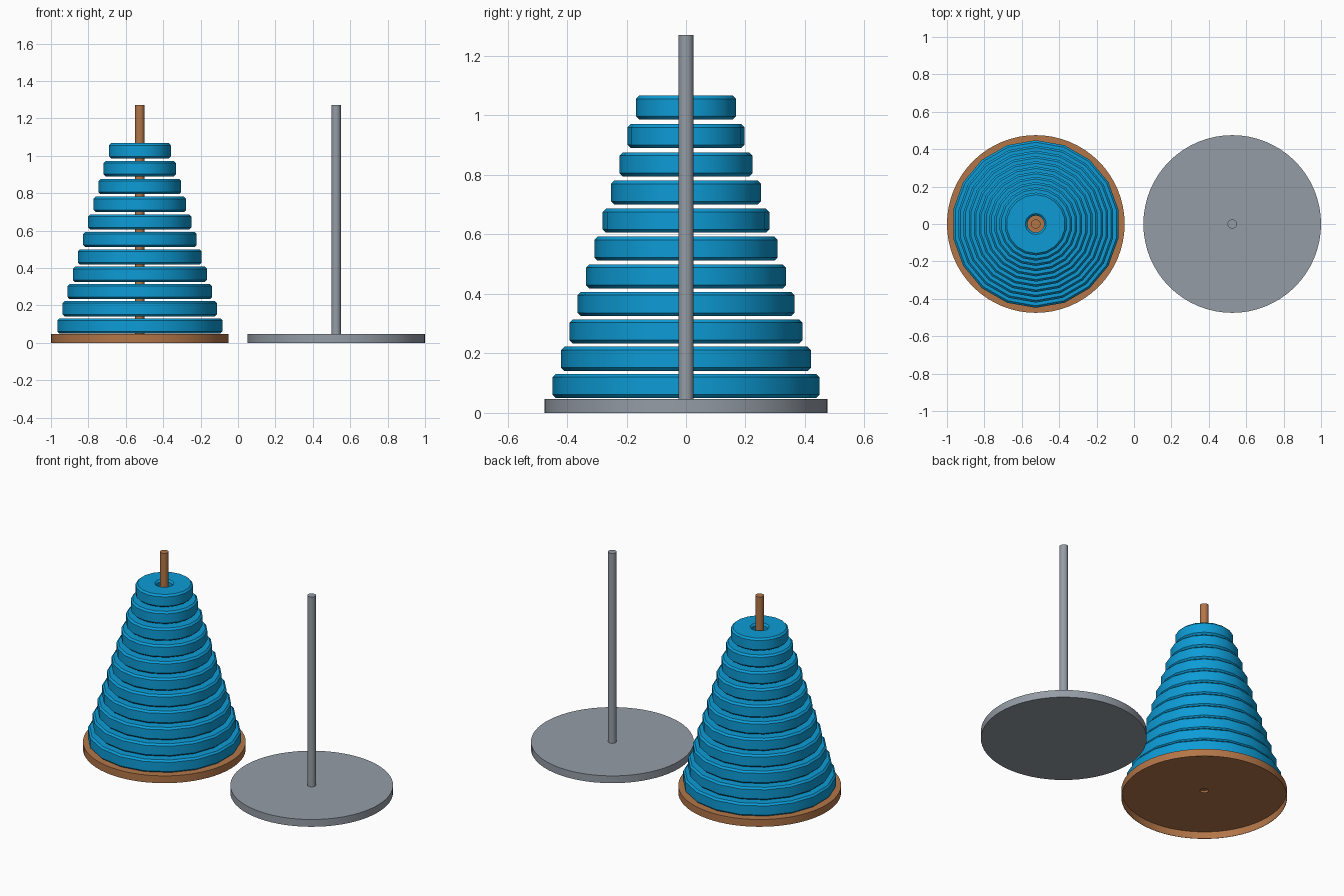
import bpy, bmesh, math

if "Cube" in bpy.data.objects:
    bpy.data.objects.remove(bpy.data.objects["Cube"])

def material(name, rgb):
    m = bpy.data.materials.new(name)
    m.diffuse_color = (*rgb, 1)
    m.use_nodes = True
    m.node_tree.nodes["Principled BSDF"].inputs["Base Color"].default_value = m.diffuse_color
    return m

BLUE = material("blue", (0.004, 0.33, 0.67))
BROWN = material("brown", (0.45, 0.18, 0.065))
GREY = material("grey", (0.30, 0.335, 0.38))

def lathe(name, profile, x, sides, mat, closed=False, start=0.0):
    """Spin an (r, z) profile around a vertical axis at x; r = 0 makes a pole."""
    bm = bmesh.new()
    rings = []
    for r, z in profile:
        if r == 0:
            rings.append([bm.verts.new((0, 0, z))] * sides)
        else:
            rings.append([bm.verts.new((r * math.cos(start + math.tau * i / sides),
                                        r * math.sin(start + math.tau * i / sides), z))
                          for i in range(sides)])
    pairs = list(zip(rings, rings[1:]))
    if closed:
        pairs.append((rings[-1], rings[0]))
    for a, b in pairs:
        for i in range(sides):
            j = (i + 1) % sides
            loop = list(dict.fromkeys((a[i], a[j], b[j], b[i])))
            bm.faces.new(loop).smooth = True
    for f in bm.faces:
        f.material_index = 0
    bmesh.ops.recalc_face_normals(bm, faces=bm.faces)
    me = bpy.data.meshes.new(name)
    bm.to_mesh(me)
    bm.free()
    me.materials.append(mat)
    ob = bpy.data.objects.new(name, me)
    bpy.context.collection.objects.link(ob)
    ob.location.x = x
    bpy.context.view_layer.objects.active = ob
    bpy.ops.object.select_all(action='DESELECT')
    ob.select_set(True)
    bpy.ops.object.shade_smooth_by_angle(angle=math.radians(30))
    return ob

X, BASE_R, BASE_H, ROD_R, TOP = 0.525, 0.475, 0.047, 0.025, 1.27

# empty stand: solid base with a rod
lathe("empty_stand_base", [(0, 0), (BASE_R, 0), (BASE_R, BASE_H), (0, BASE_H)], X, 64, GREY)
lathe("empty_stand_rod", [(ROD_R, BASE_H - 0.01), (ROD_R, TOP), (0, TOP)], X, 32, GREY)

# loaded stand: base hollow underneath, with a shallow socket below the rod
H2 = BASE_H - 0.002
lathe("loaded_stand_base",
      [(0, H2 + 0.013), (ROD_R - 0.001, H2 + 0.013), (ROD_R - 0.001, H2), (BASE_R - 0.002, H2),
       (BASE_R - 0.002, 0), (BASE_R, 0), (BASE_R, BASE_H), (0.024, BASE_H)], -X, 64, BROWN)
lathe("loaded_stand_rod", [(ROD_R, BASE_H), (ROD_R, TOP), (0, TOP)], -X, 32, BROWN)

# stack of chamfered rings, shrinking towards the top
COUNT, H, HOLE, C = 11, 0.081, 0.045, 0.011
for k in range(COUNT):
    r = 0.448 - 0.028 * k
    z = 0.05 + 0.0911 * k + 0.00025 * k * k
    ring = [(HOLE, z + C), (HOLE + C, z), (r - C, z), (r, z + C),
            (r, z + H - C), (r - C, z + H), (HOLE + C, z + H), (HOLE, z + H - C)]
    lathe(f"ring_{k + 1}", ring, -X, 18, BLUE, closed=True, start=math.pi / 2)
